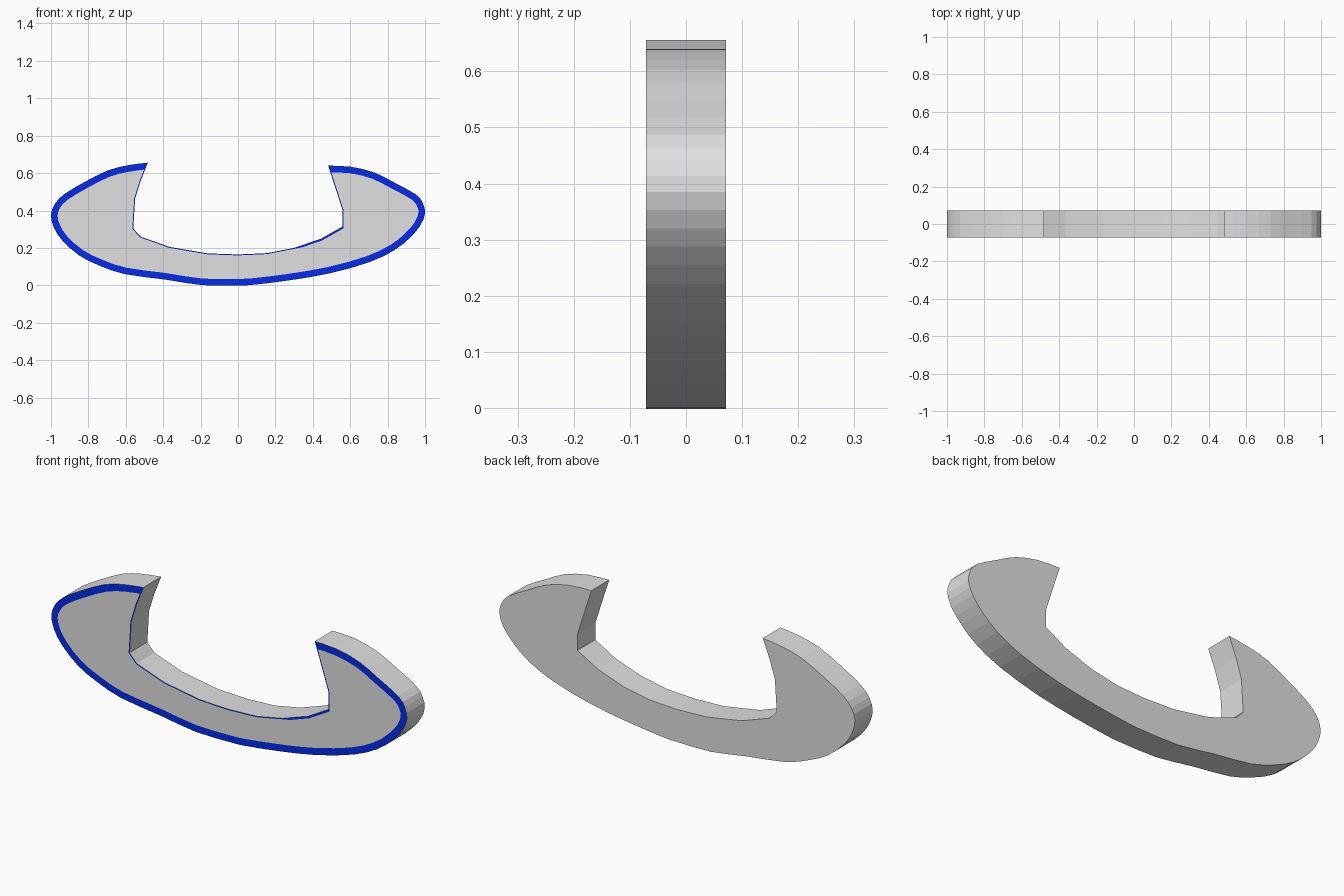
import bpy
import bmesh
from mathutils import Vector

if "Cube" in bpy.data.objects:
    bpy.data.objects.remove(bpy.data.objects["Cube"])

HALF = 0.0714  # half thickness


def material(name, rgb):
    m = bpy.data.materials.new(name)
    m.diffuse_color = (*rgb, 1.0)
    m.use_nodes = True
    m.node_tree.nodes["Principled BSDF"].inputs["Base Color"].default_value = m.diffuse_color
    return m


def smoothed(points):
    """Add one spline midpoint between each pair of points."""
    p = [Vector(q) for q in points]
    out = []
    for i in range(len(p) - 1):
        a, d = p[max(i - 1, 0)], p[min(i + 2, len(p) - 1)]
        out += [p[i], (p[i] + p[i + 1]) * 0.5625 - (a + d) * 0.0625]
    return out + [p[-1]]


# Outer edge (x, z): left tip, round the bottom, up to the right tip
outer = smoothed([
    (-0.482, 0.656), (-0.59, 0.642), (-0.70, 0.613), (-0.825, 0.55),
    (-0.93, 0.487), (-0.98, 0.435), (-1.0, 0.375), (-0.985, 0.31),
    (-0.94, 0.24), (-0.85, 0.16), (-0.74, 0.105), (-0.605, 0.06),
    (-0.39, 0.031), (-0.19, 0.001), (0.01, 0.0), (0.09, 0.004),
    (0.275, 0.027), (0.49, 0.064), (0.70, 0.123), (0.835, 0.187),
    (0.92, 0.255), (0.975, 0.32), (1.0, 0.385), (0.988, 0.44),
    (0.95, 0.487), (0.835, 0.55), (0.73, 0.603), (0.605, 0.634),
    (0.482, 0.64)])
# Inner edge of the opening, right to left
inner = [(0.56, 0.40), (0.56, 0.315), (0.445, 0.25), (0.30, 0.20),
         (0.155, 0.172), (0.0, 0.165), (-0.165, 0.171), (-0.365, 0.205),
         (-0.52, 0.26), (-0.56, 0.303), (-0.55, 0.465), (-0.52, 0.56)]
pts = outer + [Vector(p) for p in inner]
n = len(pts)


def border_width(i):
    """Wide outside, hairline along the opening, thicker at its lower right."""
    k = i - len(outer)
    if k < -1:
        return 0.035
    return 0.011 if k in (1, 2) else 0.005


def offset_line(i):
    a, b = pts[i], pts[(i + 1) % n]
    d = (b - a).normalized()
    return a + Vector((-d.y, d.x)) * border_width(i), d


def inset_point(i):
    (p, d), (q, e) = offset_line((i - 1) % n), offset_line(i)
    cross = d.x * e.y - d.y * e.x
    if abs(cross) < 1e-3:
        return q
    r = q - p
    return p + d * ((r.x * e.y - r.y * e.x) / cross)


# Crescent body with a painted border on the front face
bm = bmesh.new()
front = [bm.verts.new((p.x, -HALF, p.y)) for p in pts]
back = [bm.verts.new((p.x, HALF, p.y)) for p in pts]
panel = []
for i in range(n):
    p = inset_point(i)
    panel.append(bm.verts.new((p.x, -HALF, p.y)))

bm.faces.new(panel)
bm.faces.new(back[::-1])
for i in range(n):
    j = (i + 1) % n
    bm.faces.new((front[j], front[i], back[i], back[j]))
    border = bm.faces.new((front[i], front[j], panel[j], panel[i]))
    border.material_index = 1

mesh = bpy.data.meshes.new("crescent_body")
bm.to_mesh(mesh)
bm.free()
mesh.materials.append(material("light grey", (0.75, 0.75, 0.75)))
mesh.materials.append(material("border blue", (0.002, 0.025, 0.78)))
body = bpy.data.objects.new("crescent_body", mesh)
bpy.context.collection.objects.link(body)
